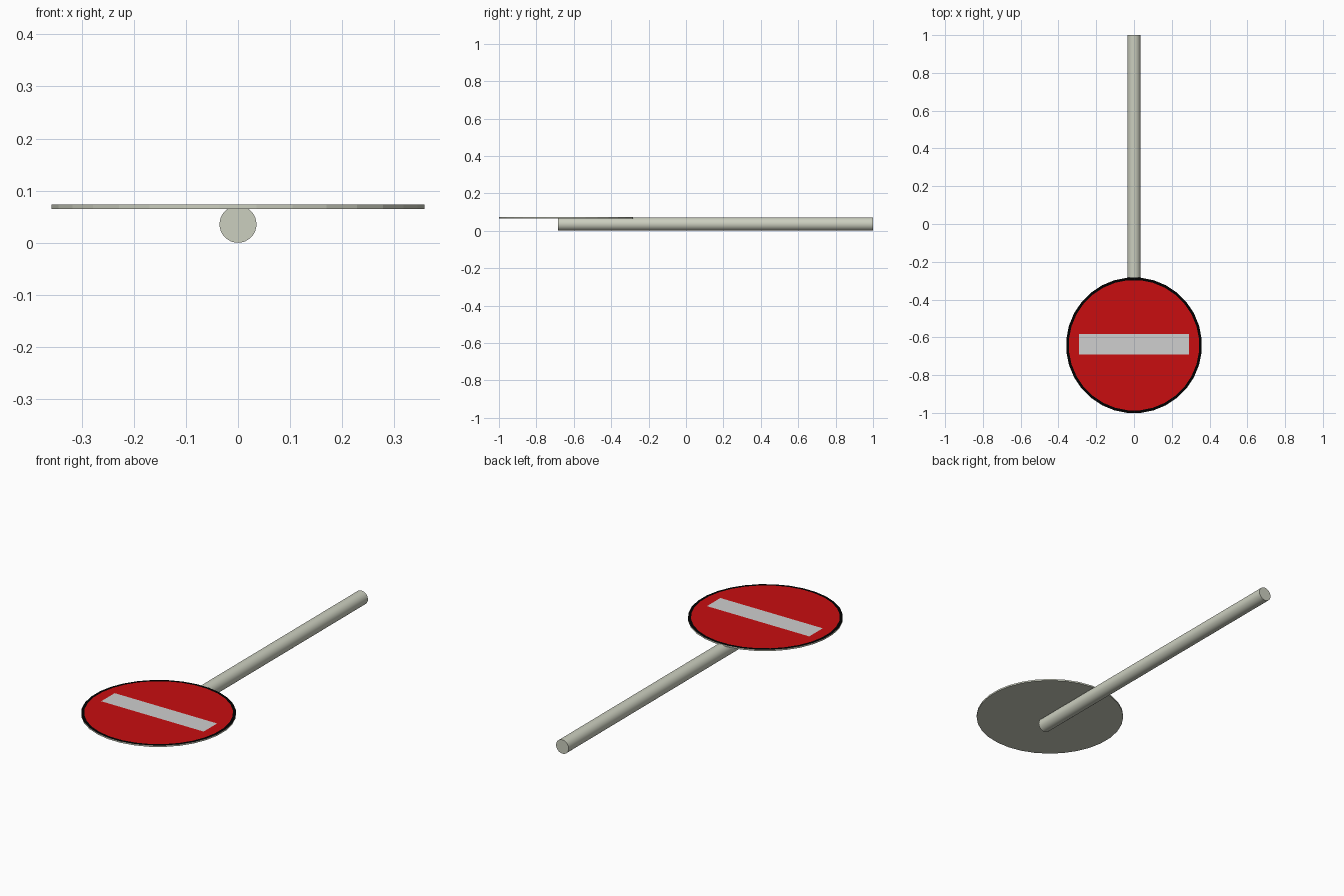
import bpy, bmesh, math
from mathutils import Matrix, Vector

if "Cube" in bpy.data.objects:
    bpy.data.objects.remove(bpy.data.objects["Cube"])


def material(name, rgb):
    m = bpy.data.materials.new(name)
    m.diffuse_color = (*rgb, 1)
    m.use_nodes = True
    m.node_tree.nodes["Principled BSDF"].inputs["Base Color"].default_value = m.diffuse_color
    return m


METAL = material("grey metal", (0.60, 0.62, 0.52))
BLACK = material("black", (0.0, 0.0, 0.0))
RED = material("red", (0.58, 0.004, 0.005))
WHITE = material("off white", (0.62, 0.62, 0.62))


def make_object(name, bm, mats):
    mesh = bpy.data.meshes.new(name)
    bm.normal_update()
    bm.to_mesh(mesh)
    bm.free()
    for m in mats:
        mesh.materials.append(m)
    ob = bpy.data.objects.new(name, mesh)
    bpy.context.collection.objects.link(ob)
    return ob


def cylinder(radius, depth, matrix):
    bm = bmesh.new()
    bmesh.ops.create_cone(bm, cap_ends=True, segments=32, radius1=radius,
                          radius2=radius, depth=depth, matrix=matrix)
    return bm


# Pole lying along y
Y0, Y1, R = -0.685, 1.0, 0.0355
bm = cylinder(R, Y1 - Y0, Matrix.Translation((0, (Y0 + Y1) / 2, R))
              @ Matrix.Rotation(math.pi / 2, 4, 'X'))
pole = make_object("pole", bm, [METAL])
bpy.context.view_layer.objects.active = pole
pole.select_set(True)
bpy.ops.object.shade_smooth_by_angle(angle=math.radians(35))

# Round sign plate, flat sides
CY, Z0, Z1 = -0.642, 0.065, 0.073
bm = cylinder(0.3597, Z1 - Z0, Matrix.Translation((0, CY, (Z0 + Z1) / 2))
              @ Matrix.Rotation(math.pi / 32, 4, 'Z'))
bm.normal_update()
top = max(bm.faces, key=lambda f: f.calc_center_median().z)

# Black border, then red field
ring = bmesh.ops.inset_region(bm, faces=[top], thickness=0.014)["faces"]
for f in ring:
    f.material_index = 1
top.material_index = 2

# White bar cut into the red field
HX, Y_LO, Y_HI = 0.29, -0.692, -0.583
for co, no in (((0, Y_LO, 0), (0, 1, 0)), ((0, Y_HI, 0), (0, 1, 0)),
               ((-HX, 0, 0), (1, 0, 0)), ((HX, 0, 0), (1, 0, 0))):
    field = [f for f in bm.faces if f.material_index == 2]
    edges = {e for f in field for e in f.edges}
    verts = {v for f in field for v in f.verts}
    bmesh.ops.bisect_plane(bm, geom=field + list(edges) + list(verts),
                           plane_co=Vector(co), plane_no=Vector(no))
for f in bm.faces:
    c = f.calc_center_bounds()
    if f.material_index == 2 and abs(c.x) < HX and Y_LO < c.y < Y_HI:
        f.material_index = 3
make_object("sign_plate", bm, [METAL, BLACK, RED, WHITE])
